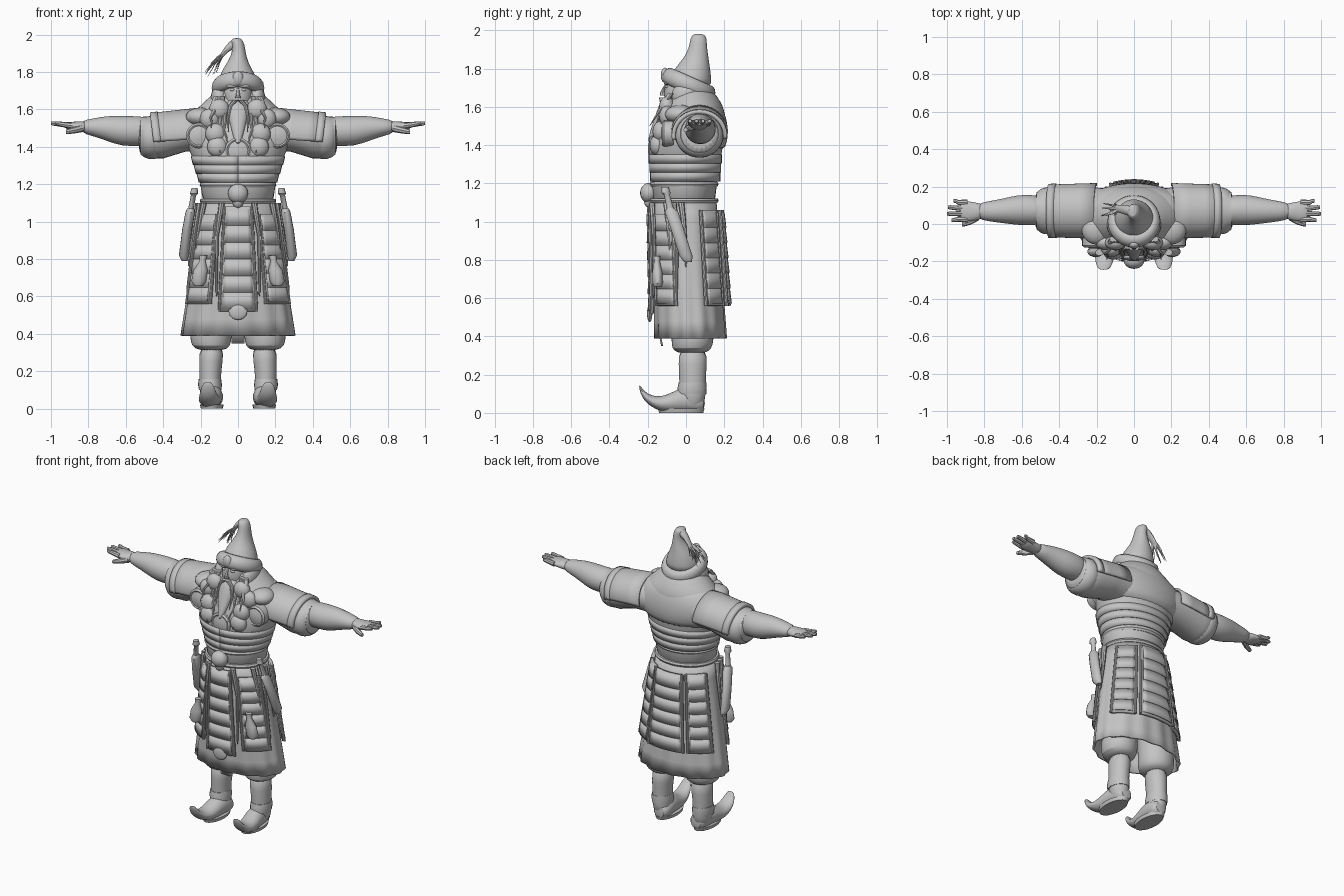
import bpy, bmesh, random
from math import sin, cos, pi, radians
from mathutils import Vector

random.seed(4)
if "Cube" in bpy.data.objects:
    bpy.data.objects.remove(bpy.data.objects["Cube"], do_unlink=True)

grey = bpy.data.materials.new("plain grey")
grey.use_nodes = True
COLOUR = (0.55, 0.55, 0.55, 1)
grey.diffuse_color = COLOUR
grey.node_tree.nodes["Principled BSDF"].inputs["Base Color"].default_value = COLOUR

PLANES = {"X": (Vector((0, 1, 0)), Vector((0, 0, 1))),
          "Y": (Vector((1, 0, 0)), Vector((0, 0, 1))),
          "Z": (Vector((1, 0, 0)), Vector((0, 1, 0)))}


def finish(name, bm, mirror=False, soft=False, thick=0, angle=40):
    """Turn a bmesh into a shaded object with its modifiers."""
    bmesh.ops.recalc_face_normals(bm, faces=bm.faces)
    mesh = bpy.data.meshes.new(name)
    bm.to_mesh(mesh)
    bm.free()
    mesh.materials.append(grey)
    obj = bpy.data.objects.new(name, mesh)
    bpy.context.collection.objects.link(obj)
    bpy.ops.object.select_all(action="DESELECT")
    obj.select_set(True)
    bpy.context.view_layer.objects.active = obj
    bpy.ops.object.shade_smooth_by_angle(angle=radians(angle))
    if thick:
        solid = obj.modifiers.new("thickness", "SOLIDIFY")
        solid.thickness, solid.offset = thick, 0
    if soft:
        rounding = obj.modifiers.new("rounding", "SUBSURF")
        rounding.levels = rounding.render_levels = 1
    if mirror:
        obj.modifiers.new("other side", "MIRROR").use_mirror_merge = False
    return obj


def loft(name, axis, rings, sides=20, **kw):
    """Skin elliptical sections (x, y, z, radius, radius) lying across an axis."""
    bm = bmesh.new()
    u, v = PLANES[axis]
    loops = []
    for x, y, z, a, b in rings:
        angles = [2 * pi * i / sides for i in range(sides)]
        loops.append([bm.verts.new(Vector((x, y, z)) + u * a * cos(t) + v * b * sin(t)) for t in angles])
    for low, high in zip(loops, loops[1:]):
        for i in range(sides):
            j = (i + 1) % sides
            bm.faces.new((low[i], low[j], high[j], high[i]))
    bm.faces.new(loops[0])
    bm.faces.new(loops[-1])
    return finish(name, bm, **kw)


def strand(name, axis, points, width, taper=1.0, **kw):
    """Tapering lock of hair, cord, strap or finger."""
    sizes = [width * (1.15 - taper * i / (len(points) - 1)) for i in range(len(points))]
    return loft(name, axis, [(*p, s, s) for p, s in zip(points, sizes)], sides=8, **kw)


def ball(name, centre, size, **kw):
    bm = bmesh.new()
    bmesh.ops.create_uvsphere(bm, u_segments=20, v_segments=12, radius=1)
    bmesh.ops.scale(bm, vec=size, verts=bm.verts)
    bmesh.ops.translate(bm, vec=centre, verts=bm.verts)
    return finish(name, bm, **kw)


def sheet(name, surface, rows, cols, overlap=0.0, thick=0.01, **kw):
    """Thin sheet from surface(row, col, lift); overlap makes shingled rows."""
    bm = bmesh.new()
    for r in range(rows):
        edges = []
        for row, lift in ((r, 0), (r + 1, overlap)):
            edges.append([bm.verts.new(surface(row / rows, c / cols, lift)) for c in range(cols + 1)])
        for c in range(cols):
            bm.faces.new((edges[0][c], edges[0][c + 1], edges[1][c + 1], edges[1][c]))
    if not overlap:
        bmesh.ops.remove_doubles(bm, verts=bm.verts, dist=0.0001)
    return finish(name, bm, thick=thick, **kw)


# Robe skirt, flaring and gently pleated towards the hem
def skirt(angle, z, out=0.0, pleats=0.0):
    t = (1.1 - z) / 0.7
    front, back = -0.17 + 0.012 * t, 0.155 + 0.05 * t
    out += pleats * t * sin(14 * angle)
    depth = (back - front) / 2
    return Vector(((0.19 + 0.108 * t + out) * sin(angle),
                   (front + back) / 2 - (depth + out) * cos(angle), z))


sheet("robe_skirt", lambda r, c, l: skirt(2 * pi * c, 1.1 - 0.71 * r, pleats=0.005), 8, 84)
sheet("hem_tail", lambda r, c, l: Vector(((c - 0.5) * 0.07, -0.155 + 0.03 * r, 0.5 - r * 0.15)), 2, 4)


# Armoured skirt panels: a backing with a raised rim and shingled plates
def panel(name, start, end, top, bottom, out, **kw):
    def place(r, c, lift, inset=0.0):
        a = start + inset + (end - start - 2 * inset) * c
        z = top - inset * 0.2 + (bottom - top + inset * 0.4) * r
        return skirt(a, z, out + lift)
    sheet(name + "_backing", place, 6, 8, thick=0.018, **kw)
    sheet(name + "_plates", lambda r, c, l: place(r, c, l + 0.008, 0.06), 6, 8, overlap=0.004, thick=0.006, **kw)
    for side in (0, 1):
        edge = [place(r / 5, side, 0.006) for r in range(6)]
        loft(name + "_rim", "Z", [(*p, 0.008, 0.009) for p in edge], sides=8, **kw)


panel("front_apron", -0.33, 0.33, 1.08, 0.52, 0.024)
panel("front_side_panel", 0.53, 1.22, 1.04, 0.56, 0.014, mirror=True)
panel("back_panel", pi - 0.42, pi + 0.42, 1.06, 0.56, 0.032)
panel("back_side_panel", 2.02, 2.62, 1.06, 0.56, 0.02, mirror=True)
ball("apron_tip", (0, -0.19, 0.52), (0.05, 0.014, 0.045))

# Torso, mantle and belt
loft("torso", "Z", [(0, -0.01, 1.04, .19, .165), (0, -.01, 1.2, .2, .17), (0, -.005, 1.28, .215, .18),
                    (0, 0, 1.36, .255, .188), (0, .01, 1.42, .275, .188), (0, .025, 1.5, .28, .18),
                    (0, .04, 1.58, .25, .165), (0, .04, 1.63, .19, .14), (0, .03, 1.68, .14, .115),
                    (0, .02, 1.72, .08, .08)], sides=32, soft=True)
loft("back_mantle", "Z", [(0, .06, 1.36, .2, .14), (0, .07, 1.42, .28, .148), (0, .07, 1.5, .31, .152),
                          (0, .06, 1.58, .27, .14), (0, .05, 1.64, .16, .12)], sides=32, soft=True)
for z in (1.11, 1.195):
    loft("belt_edge", "Z", [(0, -.01, z - .012, .198, .174), (0, -.01, z, .205, .181),
                            (0, -.01, z + .012, .2, .175)], sides=40)
sheet("chest_scales", lambda r, c, l: Vector(((.25 - .047 * r + l) * sin(2 * pi * c),
                                             -.004 - (.189 - .012 * r + l) * cos(2 * pi * c), 1.35 - .14 * r)),
      3, 40, overlap=0.004, thick=0.006)
ball("belt_buckle", (0, -0.195, 1.15), (0.055, 0.045, 0.052))
ball("buckle_point", (0, -0.19, 1.11), (0.03, 0.03, 0.04))


# Round chest ornaments and fur lapels
def medallion(name, x, y, z, size, **kw):
    loft(name, "Y", [(x, y + .05, z, size, size), (x, y, z, size, size),
                     (x, y - .01, z, size * .85, size * .85), (x, y - .006, z, size * .75, size * .75),
                     (x, y - .016, z, size * .3, size * .3)], **kw)


medallion("chest_disc", 0, -0.182, 1.38, 0.07)
medallion("shoulder_disc", 0.21, -0.115, 1.46, 0.068, mirror=True)
for x, y, z in ((.1, -.1, 1.6), (.15, -.1, 1.55), (.12, -.135, 1.47), (.11, -.15, 1.4)):
    ball("fur_lapel", (x, y, z), (.055, .04, .055), mirror=True)
ball("shoulder_pad", (.2, -.03, 1.56), (.08, .08, .05), mirror=True)

# Sleeves, bracers and hands
loft("sleeve", "X", [(.14, .06, 1.48, .13, .11), (.28, .07, 1.485, .13, .11), (.4, .07, 1.46, .13, .122),
                     (.48, .07, 1.45, .12, .113), (.52, .07, 1.46, .1, .1), (.51, .07, 1.46, .08, .08)],
     sides=28, mirror=True)
loft("sleeve_cuff", "X", [(.4, .07, 1.45, .115, .115), (.46, .07, 1.448, .132, .118),
                          (.5, .07, 1.45, .122, .112), (.535, .07, 1.462, .09, .095)], mirror=True, soft=True)
loft("forearm", "X", [(.46, .07, 1.48, .07, .08), (.54, .075, 1.485, .083, .08), (.62, .075, 1.484, .082, .082),
                      (.7, .07, 1.499, .066, .068), (.78, .068, 1.505, .054, .046), (.84, .068, 1.507, .042, .034)],
     mirror=True, soft=True)
loft("palm", "X", [(.8, .068, 1.506, .04, .035), (.85, .066, 1.508, .05, .028), (.9, .068, 1.512, .058, .022),
                   (.935, .07, 1.517, .05, .015)], sides=14, mirror=True, soft=True)
for i, tip in enumerate((.975, 1.0, .995, .965)):
    y = .025 + .03 * i
    strand("finger", "X", [(.89, y, 1.513), (.94, y, 1.52), (tip - .012, y + .004 * (i - 1), 1.525),
                           (tip, y + .004 * (i - 1), 1.526)], .014, taper=.5, mirror=True)
strand("thumb", "X", [(.83, .04, 1.5), (.87, .015, 1.49), (.905, .002, 1.483), (.92, -.002, 1.48)], .018,
       taper=.5, mirror=True)


# Shoulder guards: one stiff plate arching over each sleeve, with an edge band
def guard(r, c, lift):
    a = radians(-12 + 200 * c)
    size = 0.142 - .008 * r
    return Vector((.2 + .25 * r + .015 * sin(a), .07 - size * cos(a), 1.472 - .02 * r + (size - .012) * sin(a)))


sheet("shoulder_guard", guard, 3, 28, thick=0.014, mirror=True)
sheet("guard_edge_band", lambda r, c, l: guard(.86 + .16 * r, c, l), 1, 28, thick=0.022, mirror=True)

# Head, beard and braids
ball("face", (0, -.03, 1.67), (.078, .085, .11))
strand("nose", "Z", [(0, -.118, 1.66), (0, -.125, 1.67), (0, -.115, 1.7), (0, -.1, 1.73)], .015)
ball("eye", (.03, -.1, 1.705), (.014, .01, .008), mirror=True)
ball("brow", (.034, -.1, 1.725), (.03, .016, .01), mirror=True)
ball("ear_flap", (.1, 0, 1.66), (.045, .075, .07), mirror=True)
loft("beard", "Z", [(0, -.08, 1.66, .06, .03), (0, -.105, 1.61, .064, .04), (0, -.13, 1.54, .048, .035),
                    (0, -.165, 1.47, .03, .025), (0, -.19, 1.41, .012, .012)], sides=14, soft=True)
strand("moustache", "Z", [(.012, -.125, 1.65), (.04, -.125, 1.62), (.055, -.14, 1.55), (.05, -.165, 1.48)],
       .014, mirror=True)
for x, end, low in ((.085, .06, 1.4), (.1, .1, 1.37), (.115, .15, 1.5)):
    points = [(x + (end - x) * k / 6 + .008 * sin(2 * k), -.08 - .11 * k / 6, 1.67 + (low - 1.67) * k / 6)
              for k in range(7)]
    strand("braid", "Z", points, .014, mirror=True)

# Domed hat with a tilted fur brim and a drooping plume
loft("hat_crown", "Z", [(0, .02, 1.69, .115, .115), (0, .022, 1.75, .108, .112), (-.003, .033, 1.8, .088, .094),
                        (-.002, .05, 1.845, .06, .07), (.004, .06, 1.89, .04, .053), (.004, .064, 1.93, .034, .045),
                        (-.005, .066, 1.965, .035, .042), (-.008, .066, 1.982, .02, .026)], soft=True)
bpy.ops.mesh.primitive_torus_add(major_radius=.105, minor_radius=.036, major_segments=36, minor_segments=14,
                                 location=(0, .014, 1.715), rotation=(-.42, 0, 0))
brim = bpy.context.object
brim.name = "hat_fur_brim"
brim.scale = (1, 1.05, 1.25)
brim.data.materials.append(grey)
bpy.ops.object.shade_smooth_by_angle()
ball("brim_peak", (0, -.11, 1.765), (.03, .022, .04))
strand("plume_stem", "X", [(.01, .066, 1.955), (-.03, .07, 1.95), (-.06, .078, 1.925), (-.09, .083, 1.885),
                           (-.11, .085, 1.855)], .03, taper=.6, soft=True)
for k in range(16):
    dx, dy, dz = random.uniform(-.11, -.02), random.uniform(-.03, .03), random.uniform(-.11, -.03)
    strand("plume_hair", "X", [(-.05, .08, 1.93), (-.075, .083, 1.9),
                               (-.08 + dx * .5, .082 + dy, 1.89 + dz * .4),
                               (-.08 + dx, .082 + dy * 1.5, 1.88 + dz)], .012)

# Sheathed blades, pouches and cords hanging from the belt
loft("sheath", "Z", [(.285, .01, .79, .016, .022), (.29, .0, .82, .026, .035), (.272, -.045, .96, .026, .035),
                     (.255, -.075, 1.05, .026, .036), (.253, -.08, 1.07, .018, .02)], sides=14, mirror=True)
loft("blade_handle", "Z", [(.253, -.08, 1.06, .015, .018), (.238, -.1, 1.14, .014, .016),
                           (.235, -.105, 1.15, .022, .024), (.232, -.11, 1.18, .016, .02)], sides=12, mirror=True)
loft("pouch", "Z", [(.21, -.148, .66, .025, .02), (.21, -.148, .68, .04, .028), (.2, -.15, .74, .038, .026),
                    (.19, -.152, .79, .016, .016), (.185, -.152, .82, .022, .018)], sides=14, mirror=True)
for a, low in ((.44, .6), (1.05, .84), (1.28, .62), (1.5, .76)):
    strand("belt_cord", "Z", [skirt(a + .05 * sin(9 * z), z, .024) for z in (1.1, 1.0, .92, low + .03, low)],
           .014, mirror=True)

# Baggy trousers and boots with broad curled toes
loft("trouser_leg", "Z", [(.14, .03, .31, .07, .075), (.145, .03, .335, .105, .105), (.145, .035, .38, .115, .113),
                          (.14, .035, .5, .105, .11), (.12, .02, .7, .1, .1)], mirror=True, soft=True)
loft("boot_shaft", "Z", [(.142, .035, .02, .058, .058), (.148, .035, .1, .058, .07), (.15, .034, .17, .058, .07),
                         (.145, .035, .25, .063, .074), (.14, .035, .34, .068, .078)], mirror=True, soft=True)
loft("boot_foot", "Y", [(.135, .1, .05, .04, .045), (.135, .06, .055, .058, .053), (.14, -.01, .07, .06, .07),
                        (.147, -.07, .055, .06, .054), (.153, -.13, .045, .058, .038), (.157, -.18, .06, .052, .03),
                        (.16, -.215, .085, .044, .026), (.161, -.235, .115, .034, .022), (.162, -.245, .138, .02, .01)],
     mirror=True, soft=True)
loft("boot_sole", "Z", [(.14, -.025, 0, .058, .115), (.14, -.025, .022, .064, .122)], mirror=True)
loft("boot_ankle_wrap", "Z", [(.148, .03, .1, .06, .076), (.15, .032, .13, .064, .076),
                              (.15, .034, .16, .06, .072)], mirror=True)
